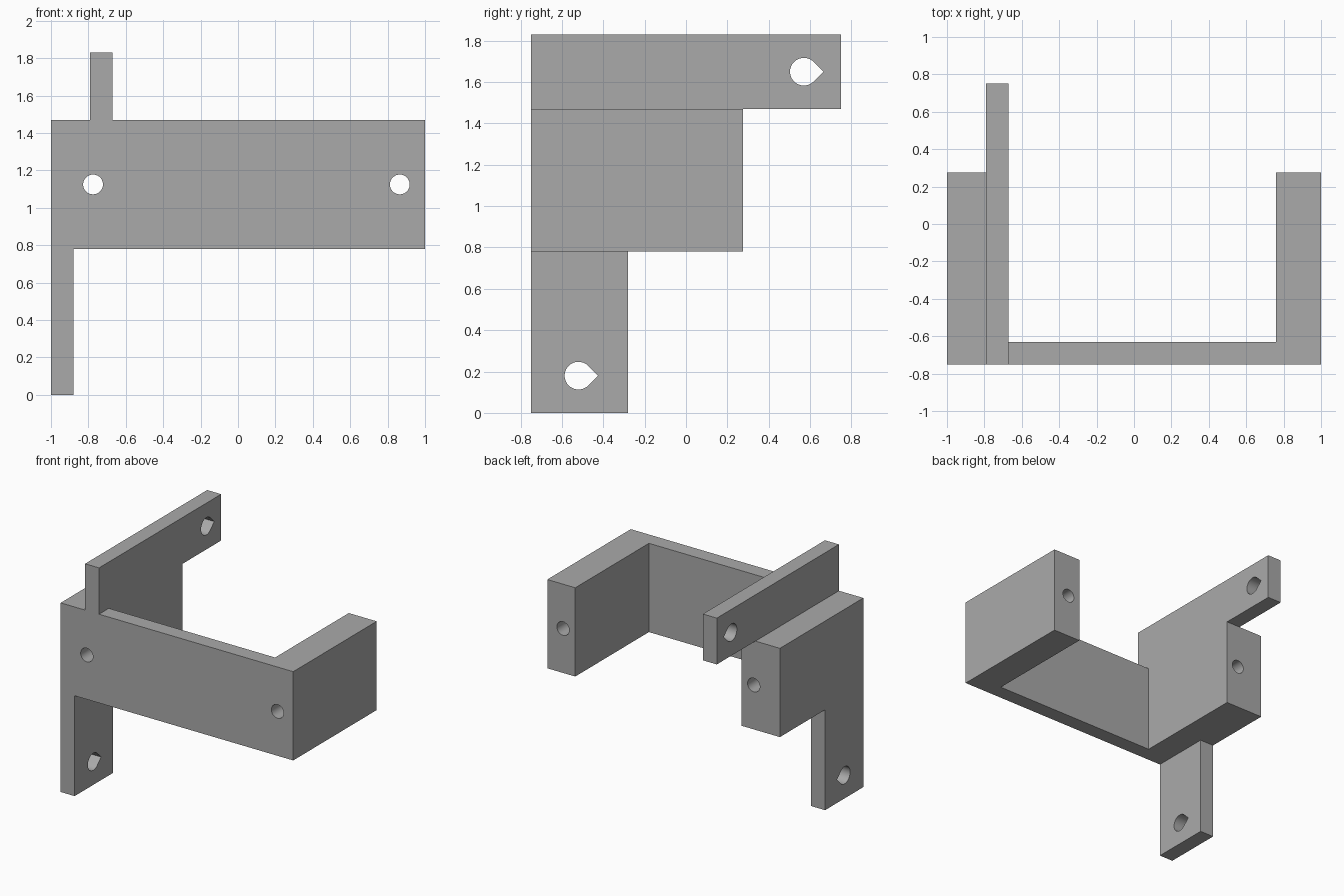
import bpy
import bmesh
from math import cos, sin, radians
from mathutils import Vector

cube = bpy.data.objects.get("Cube")
if cube:
    bpy.data.objects.remove(cube, do_unlink=True)

grey = bpy.data.materials.new("plain grey")
grey.use_nodes = True
GREY = (0.4, 0.4, 0.4, 1)
grey.diffuse_color = GREY
grey.node_tree.nodes["Principled BSDF"].inputs["Base Color"].default_value = GREY

# Main dimensions
FRONT, BACK = -0.75, 0.75
ARM_BACK = 0.275
BODY_LOW, BODY_TOP, TOP = 0.78, 1.47, 1.83
WALL = 0.12


def prism(name, points, direction):
    """Extrude a closed outline of 3D points along a direction."""
    bm = bmesh.new()
    face = bm.faces.new([bm.verts.new(p) for p in points])
    extruded = bmesh.ops.extrude_face_region(bm, geom=[face])["geom"]
    verts = [v for v in extruded if isinstance(v, bmesh.types.BMVert)]
    bmesh.ops.translate(bm, verts=verts, vec=Vector(direction))
    bmesh.ops.recalc_face_normals(bm, faces=bm.faces)
    mesh = bpy.data.meshes.new(name)
    bm.to_mesh(mesh)
    bm.free()
    mesh.materials.append(grey)
    obj = bpy.data.objects.new(name, mesh)
    bpy.context.collection.objects.link(obj)
    return obj


def side_plate(name, x, y0, y1, z0, z1):
    """Upright plate of wall thickness, standing across x."""
    outline = [(x, y0, z0), (x, y1, z0), (x, y1, z1), (x, y0, z1)]
    return prism(name, outline, (WALL, 0, 0))


def round_hole(name, x, z, r=0.053):
    outline = [(x + r * cos(radians(a)), FRONT - 0.1, z + r * sin(radians(a)))
               for a in range(0, 360, 10)]
    return prism(name, outline, (0, 2, 0))


def teardrop_hole(name, x, y, z, r=0.067):
    """Round hole drawn out to a right-angled point towards the back."""
    outline = [(x - 0.1, y + r * cos(radians(a)), z + r * sin(radians(a)))
               for a in range(45, 316, 9)]
    outline.append((x - 0.1, y + r * 2 ** 0.5, z))
    return prism(name, outline, (WALL + 0.2, 0, 0))


# U-shaped body with a thick arm at each end
u_shape = [(-1, FRONT), (1, FRONT), (1, ARM_BACK), (0.76, ARM_BACK),
           (0.76, FRONT + WALL), (-0.67, FRONT + WALL),
           (-0.67, ARM_BACK), (-1, ARM_BACK)]
bracket = prism("bracket", [(x, y, BODY_LOW) for x, y in u_shape],
                (0, 0, BODY_TOP - BODY_LOW))

# Lower leg and upper rail, sunk slightly into the body
leg = side_plate("lower_leg", -1, FRONT, -0.28, 0, BODY_LOW + 0.05)
rail = prism("upper_rail", [(-0.79, y, z) for y, z in (
    (FRONT, BODY_TOP - 0.05), (ARM_BACK, BODY_TOP - 0.05), (ARM_BACK, BODY_TOP),
    (BACK, BODY_TOP), (BACK, TOP), (FRONT, TOP))], (WALL, 0, 0))

# Screw holes through the arms, teardrop holes through leg and rail
holes = [round_hole("right_screw_hole", -0.775, 1.125),
         round_hole("left_screw_hole", 0.865, 1.125),
         teardrop_hole("leg_hole", -1, -0.52, 0.18),
         teardrop_hole("rail_hole", -0.79, 0.57, 1.65)]

# Join the parts, then cut the holes
helpers = [(leg, "UNION"), (rail, "UNION")] + [(h, "DIFFERENCE") for h in holes]
for helper, operation in helpers:
    helper.hide_render = True
    mod = bracket.modifiers.new(helper.name, "BOOLEAN")
    mod.operation = operation
    mod.solver = "EXACT"
    mod.object = helper

bpy.ops.object.select_all(action="DESELECT")
bracket.select_set(True)
bpy.context.view_layer.objects.active = bracket
for mod in list(bracket.modifiers):
    bpy.ops.object.modifier_apply(modifier=mod.name)
for helper, _ in helpers:
    bpy.data.objects.remove(helper, do_unlink=True)

# Merge coplanar faces and smooth only the hole walls
bm = bmesh.new()
bm.from_mesh(bracket.data)
bmesh.ops.remove_doubles(bm, verts=bm.verts, dist=0.0001)
bmesh.ops.dissolve_limit(bm, angle_limit=radians(1), verts=bm.verts, edges=bm.edges)
bm.to_mesh(bracket.data)
bm.free()
bpy.ops.object.shade_smooth_by_angle(angle=radians(30))
